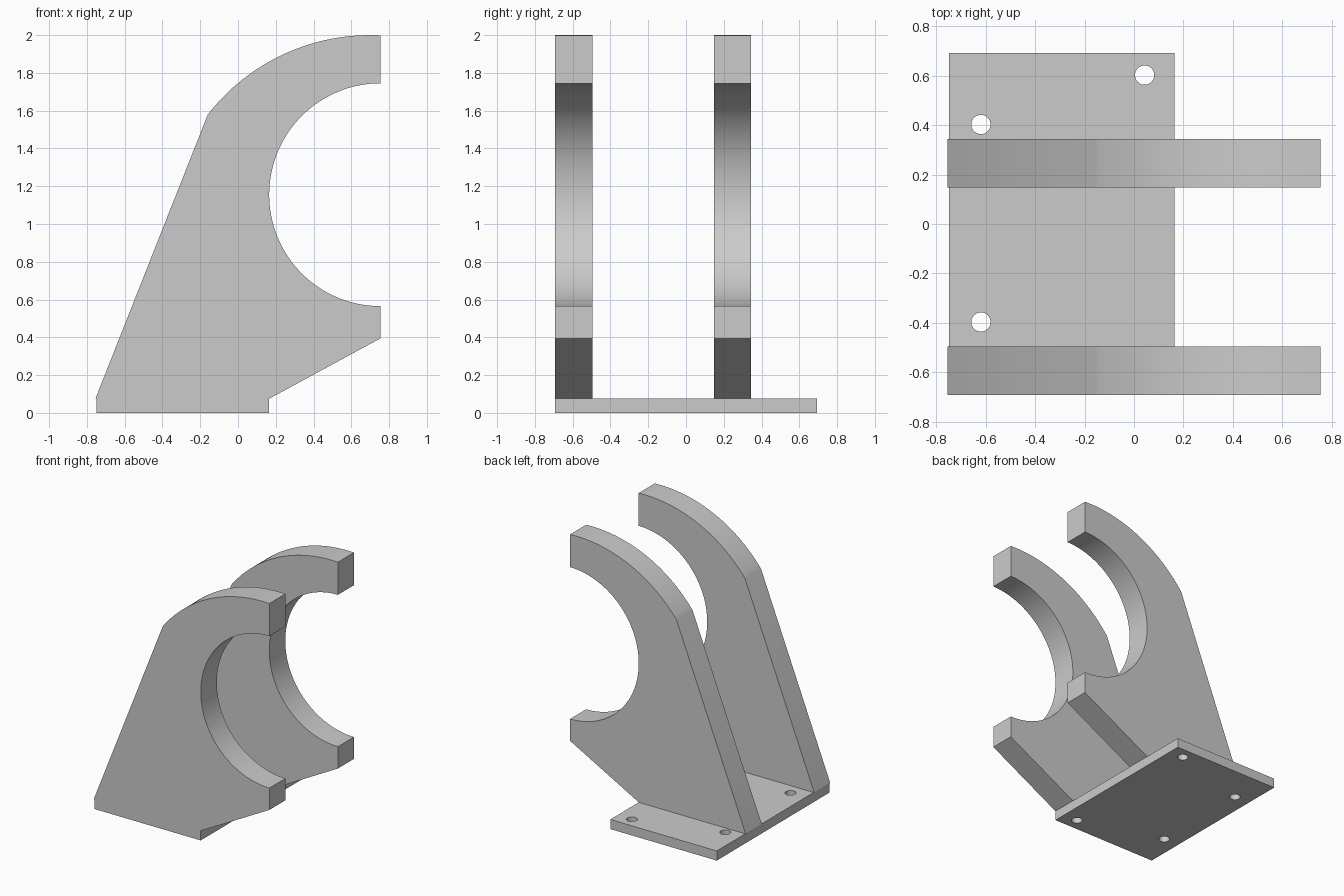
import bpy
import bmesh
from math import sin, cos, pi, atan2, hypot
from mathutils import Vector

cube = bpy.data.objects.get("Cube")
if cube:
    bpy.data.objects.remove(cube, do_unlink=True)

grey = bpy.data.materials.new("plain grey")
grey.use_nodes = True
grey.diffuse_color = (0.6, 0.6, 0.6, 1)
grey.node_tree.nodes["Principled BSDF"].inputs["Base Color"].default_value = (0.6, 0.6, 0.6, 1)

PLATE_TOP = 0.075
HALF_DEPTH = 0.693
ARM_WIDTH = 0.197
RIGHT_END, LEFT_END = 0.755, -0.755
PLATE_EDGE = 0.165


def arc(cx, cz, radius, start, end, steps):
    """Points along a circular arc in the XZ plane."""
    angles = [start + (end - start) * i / steps for i in range(steps + 1)]
    return [(cx + radius * cos(a), cz + radius * sin(a)) for a in angles]


def extrude_profile(name, points, y_front, depth):
    """Solid made by sweeping an XZ outline along Y."""
    bm = bmesh.new()
    face = bm.faces.new([bm.verts.new((x, y_front, z)) for x, z in points])
    swept = bmesh.ops.extrude_face_region(bm, geom=[face])["geom"]
    verts = [v for v in swept if isinstance(v, bmesh.types.BMVert)]
    bmesh.ops.translate(bm, verts=verts, vec=Vector((0, depth, 0)))
    bmesh.ops.recalc_face_normals(bm, faces=bm.faces)
    mesh = bpy.data.meshes.new(name)
    bm.to_mesh(mesh)
    bm.free()
    obj = bpy.data.objects.new(name, mesh)
    bpy.context.collection.objects.link(obj)
    mesh.materials.append(grey)
    return obj


def activate(obj):
    bpy.ops.object.select_all(action="DESELECT")
    obj.select_set(True)
    bpy.context.view_layer.objects.active = obj


# Base plate with four bolt holes
plate = extrude_profile(
    "base_plate",
    [(-0.75, 0), (PLATE_EDGE, 0), (PLATE_EDGE, PLATE_TOP), (-0.75, PLATE_TOP)],
    -HALF_DEPTH, 2 * HALF_DEPTH)
for x, y in [(-0.62, 0.403), (-0.62, -0.397), (0.043, 0.603), (0.043, -0.597)]:
    bpy.ops.mesh.primitive_cylinder_add(vertices=32, radius=0.039, depth=0.4, location=(x, y, 0))
    cutter = bpy.context.object
    cutter.name = "hole_cutter"
    cutter.hide_render = True
    activate(plate)
    cut = plate.modifiers.new("bolt_hole", "BOOLEAN")
    cut.operation = "DIFFERENCE"
    cut.solver = "EXACT"
    cut.object = cutter
    bpy.ops.object.modifier_apply(modifier=cut.name)
    bpy.data.objects.remove(cutter, do_unlink=True)

# Arm outline: round cradle opening, curved top, sloping back
shoulder = (-0.16, 1.58)
crown_x, crown_r = 0.70, 1.09
crown_z = 2 - crown_r
tip_angle = atan2(hypot(crown_r, 0) - 0.0014, RIGHT_END - crown_x)
shoulder_angle = atan2(shoulder[1] - crown_z, shoulder[0] - crown_x)
outline = [(LEFT_END, PLATE_TOP), (PLATE_EDGE, PLATE_TOP), (RIGHT_END, 0.395)]
outline += arc(RIGHT_END, 1.155, 0.59, 1.5 * pi, 0.5 * pi, 64)
outline += arc(crown_x, crown_z, crown_r, tip_angle, shoulder_angle, 32)

arms = [extrude_profile("front_arm", outline, -HALF_DEPTH, ARM_WIDTH),
        extrude_profile("rear_arm", outline, 0.148, ARM_WIDTH)]

for obj in [plate] + arms:
    activate(obj)
    bpy.ops.object.shade_smooth_by_angle(angle=pi / 9)
